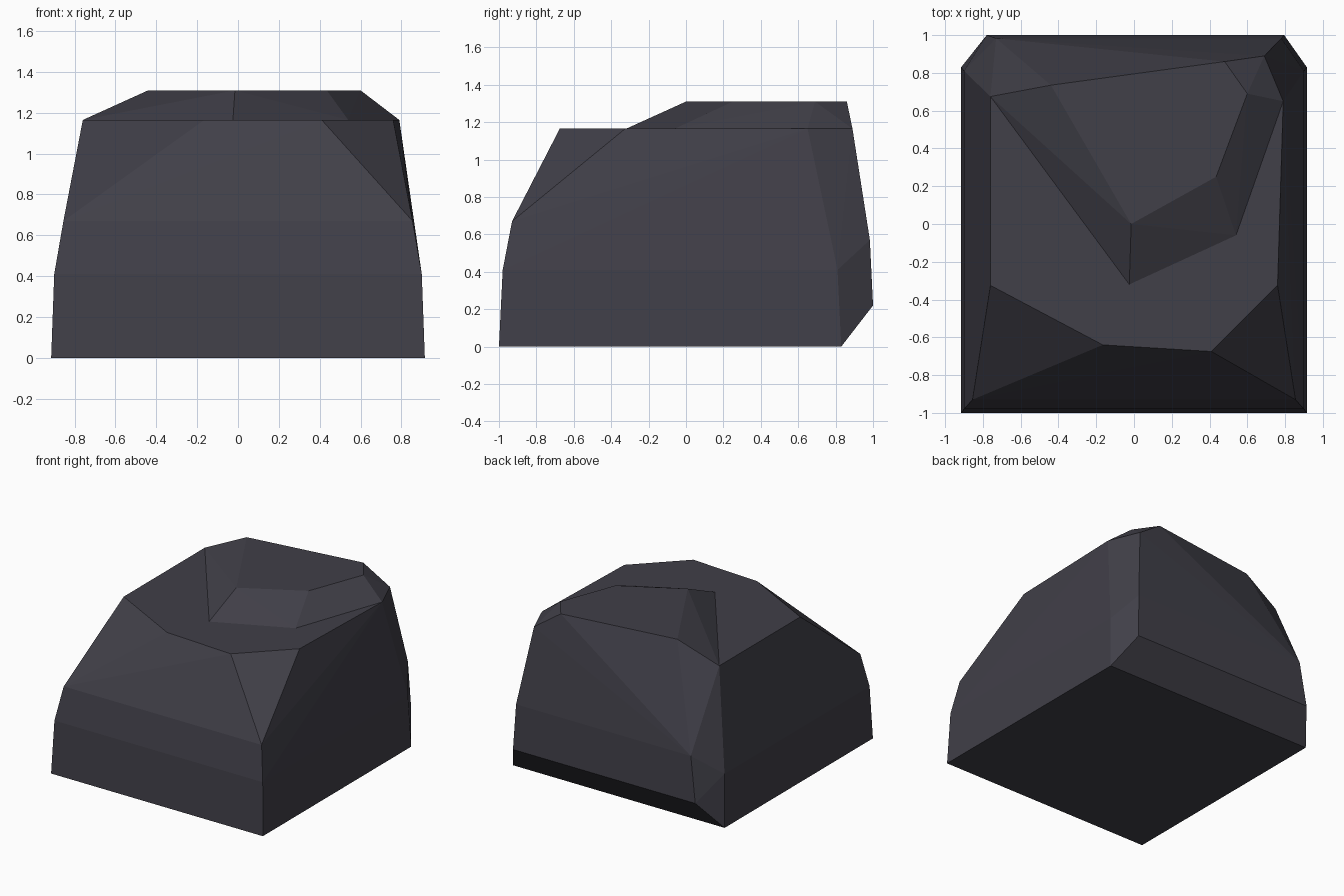
import bpy, bmesh, math

if "Cube" in bpy.data.objects:
    bpy.data.objects.remove(bpy.data.objects["Cube"])

stone = bpy.data.materials.new("dark slate grey")
stone.diffuse_color = (0.052, 0.050, 0.065, 1.0)
stone.use_nodes = True
stone.node_tree.nodes["Principled BSDF"].inputs["Base Color"].default_value = stone.diffuse_color


def mirrored(points):
    return [(s * x, y, z) for x, y, z in points for s in (-1, 1)]


def hull_object(name, points):
    """Faceted convex stone around a few corner points."""
    bm = bmesh.new()
    for p in points:
        bm.verts.new(p)
    res = bmesh.ops.convex_hull(bm, input=bm.verts[:])
    loose = [v for v in bm.verts if not v.link_faces]
    bmesh.ops.delete(bm, geom=loose, context='VERTS')
    bmesh.ops.recalc_face_normals(bm, faces=bm.faces[:])
    me = bpy.data.meshes.new(name)
    bm.to_mesh(me)
    bm.free()
    me.materials.append(stone)
    ob = bpy.data.objects.new(name, me)
    bpy.context.collection.objects.link(ob)
    return ob


TOP, STEP = 1.31, 1.165

# back corners shared by the boulder and its raised cap
back = [(-0.73, 0.983, 0.57), (0.78, 0.983, 0.57)]
step_ring = [(-0.76, 0.675, STEP), (0.69, 0.89, STEP), (0.79, 0.65, STEP)]

# boulder body: base, belt, front shoulders, lower plateau
body_points = mirrored([
    (0.915, -1.0, 0), (0.915, 0.83, 0),
    (0.90, -0.98, 0.41), (0.90, 0.81, 0.41),
    (0.855, -0.93, 0.67), (0.76, -0.325, STEP)])
body_points += [(-0.78, 1.0, 0.22), (0.795, 1.0, 0.22)]
body_points += [(-0.165, -0.64, STEP), (0.41, -0.675, STEP)]
body = hull_object("boulder", body_points + back + step_ring)

# raised cap on the rear of the plateau, running down the back face
cap_points = [(-0.025, -0.32, STEP), (0.54, -0.06, STEP)]
cap_points += [(x, y, TOP) for x, y in (
    (-0.44, 0.735), (0.48, 0.86), (0.60, 0.69), (0.435, 0.25), (-0.015, 0.0))]
cap = hull_object("raised_cap", cap_points + back + step_ring)

# fuse both into one closed stone
mod = body.modifiers.new("fuse", 'BOOLEAN')
mod.operation = 'UNION'
mod.solver = 'EXACT'
mod.object = cap
bpy.context.view_layer.objects.active = body
bpy.ops.object.modifier_apply(modifier=mod.name)
bpy.data.objects.remove(cap)

# merge flat triangles into clean facets
bm = bmesh.new()
bm.from_mesh(body.data)
bmesh.ops.remove_doubles(bm, verts=bm.verts[:], dist=0.002)
bmesh.ops.dissolve_limit(bm, angle_limit=math.radians(1),
                         verts=bm.verts[:], edges=bm.edges[:])
for f in bm.faces:
    f.smooth = False
bm.to_mesh(body.data)
bm.free()
